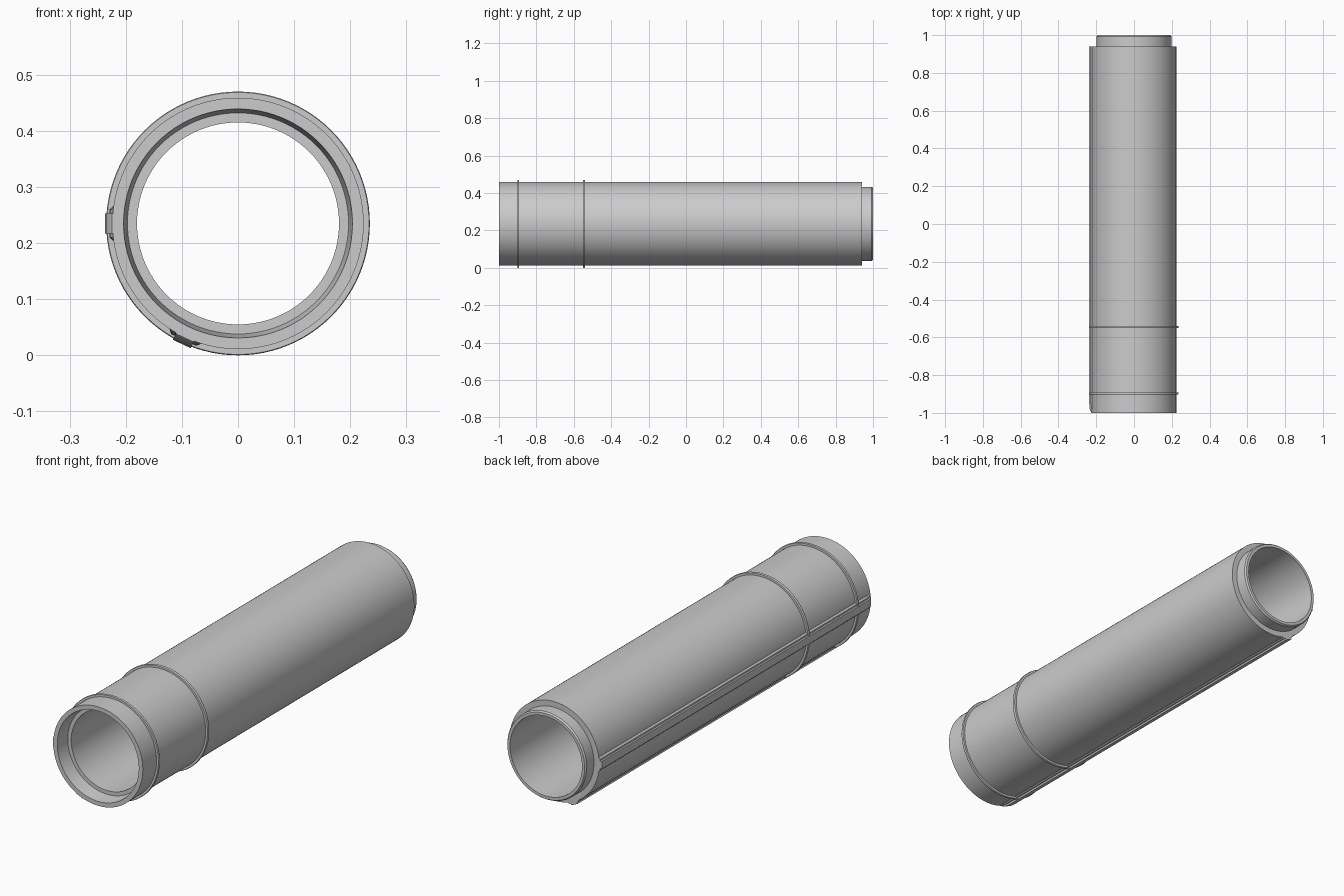
import bpy, bmesh
from math import sin, cos, pi, radians

if "Cube" in bpy.data.objects:
    bpy.data.objects.remove(bpy.data.objects["Cube"])

ZC = 0.235      # height of the tube axis
SEG = 96


def finish(name, bm):
    bmesh.ops.recalc_face_normals(bm, faces=bm.faces)
    me = bpy.data.meshes.new(name)
    bm.to_mesh(me)
    bm.free()
    ob = bpy.data.objects.new(name, me)
    bpy.context.collection.objects.link(ob)
    bpy.ops.object.select_all(action='DESELECT')
    ob.select_set(True)
    bpy.context.view_layer.objects.active = ob
    bpy.ops.object.shade_smooth_by_angle(angle=radians(25))
    return ob


def bridge(bm, loops, closed):
    """Join successive closed point loops with quads."""
    pairs = list(zip(loops, loops[1:]))
    if closed:
        pairs.append((loops[-1], loops[0]))
    for a, b in pairs:
        n = len(a)
        for i in range(n):
            j = (i + 1) % n
            bm.faces.new((a[i], a[j], b[j], b[i]))


def lathe(name, profile):
    """Revolve a closed (y, radius) profile about the tube axis."""
    bm = bmesh.new()
    angles = [2 * pi * i / SEG for i in range(SEG)]
    loops = [[bm.verts.new((r * cos(a), y, ZC + r * sin(a))) for a in angles]
             for y, r in profile]
    bridge(bm, loops, True)
    return finish(name, bm)


def rail(name, angle):
    """Stepped strip along the tube, with its front end rounded down."""
    half = [(0.032, 0.215), (0.032, 0.221), (0.025, 0.229),
            (0.0175, 0.229), (0.0175, 0.237)]
    section = half + [(-w, r) for w, r in reversed(half)]
    bm = bmesh.new()
    loops = []
    for y, k in [(-1.0, 0.45), (-0.99, 0.75), (-0.975, 0.92), (-0.955, 1), (0.94, 1)]:
        loop = []
        for w, r in section:
            r = 0.215 + (r - 0.215) * k
            loop.append(bm.verts.new((r * cos(angle) - w * sin(angle), y,
                                      ZC + r * sin(angle) + w * cos(angle))))
        loops.append(loop)
    bridge(bm, loops, False)
    bm.faces.new(loops[0])
    bm.faces.new(loops[-1])
    return finish(name, bm)


# Hollow body: front socket, long barrel, rear spigot
lathe("tube_body", [
    (-1.0, 0.204), (-1.0, 0.224), (0.94, 0.224), (0.94, 0.198),
    (0.993, 0.198), (1.0, 0.193), (1.0, 0.180), (-0.935, 0.180),
    (-0.935, 0.197)])

# Raised collars near the front
for name, y, h in (("front_collar", -0.897, 0.005), ("rear_collar", -0.545, 0.006)):
    lathe(name, [(y - h, 0.220), (y - h, 0.2335), (y - h / 2, 0.235),
                 (y + h / 2, 0.235), (y + h, 0.2335), (y + h, 0.220)])

# Two lengthwise rails, on the left side and underneath
rail("side_rail", pi)
rail("lower_rail", radians(245))
